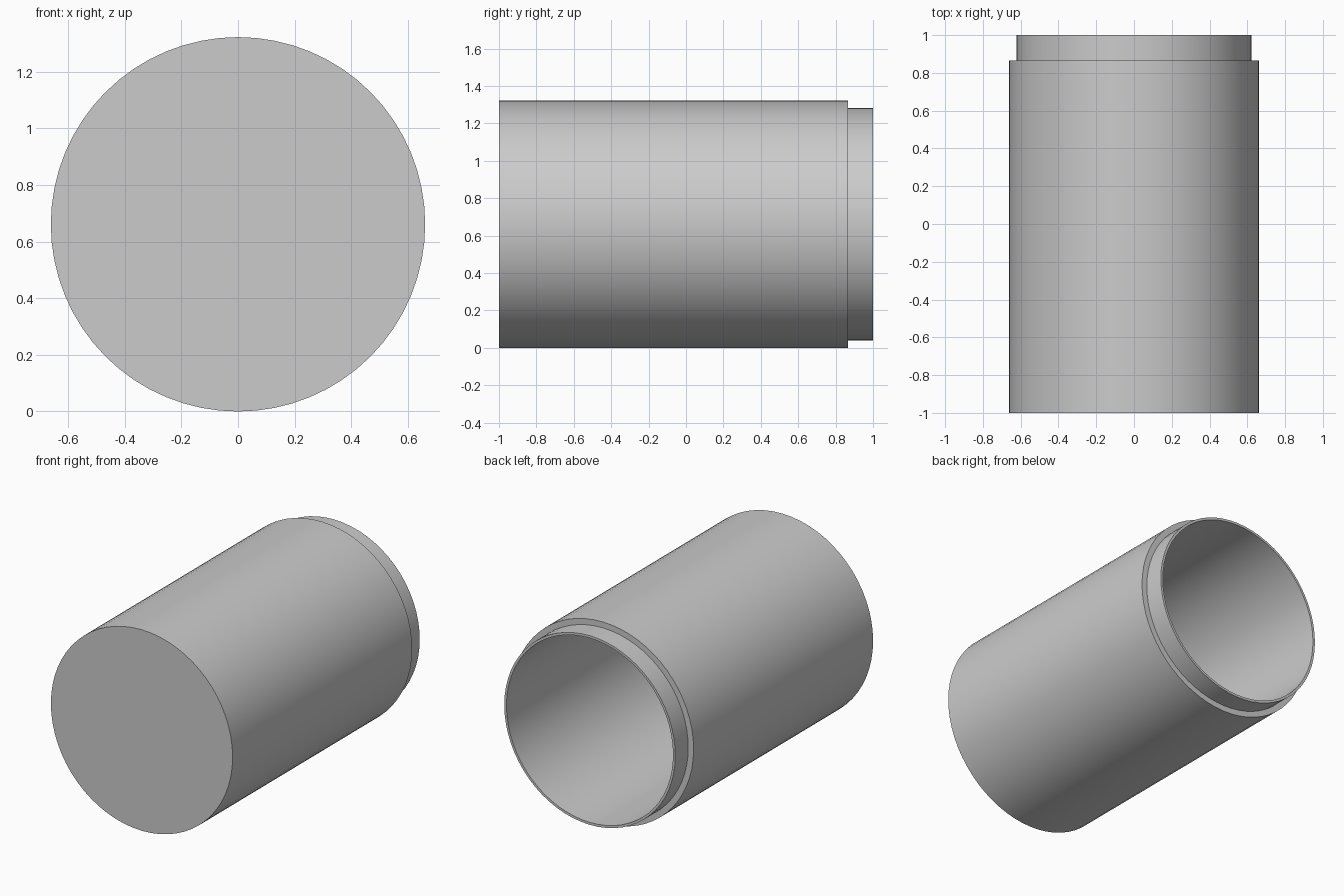
import bpy
import bmesh
from math import radians, pi
from mathutils import Vector

cube = bpy.data.objects.get("Cube")
if cube:
    bpy.data.objects.remove(cube, do_unlink=True)

RADIUS = 0.661       # main body
NECK = 0.622         # stepped collar at the open end
BORE = 0.606         # hollow inside
SEGMENTS = 64

grey = bpy.data.materials.new("light_grey")
grey.use_nodes = True
colour = (0.6, 0.6, 0.6, 1)
grey.diffuse_color = colour
grey.node_tree.nodes["Principled BSDF"].inputs["Base Color"].default_value = colour


def lathe(name, profile):
    """Spin a (radius, y) profile around the y axis into a closed solid."""
    bm = bmesh.new()
    verts = [bm.verts.new((0, y, r)) for r, y in profile]
    edges = [bm.edges.new(pair) for pair in zip(verts, verts[1:])]
    bmesh.ops.spin(bm, geom=verts + edges, cent=(0, 0, 0), axis=(0, 1, 0),
                   angle=2 * pi, steps=SEGMENTS, use_duplicate=False)
    bmesh.ops.remove_doubles(bm, verts=bm.verts, dist=0.0005)
    bmesh.ops.recalc_face_normals(bm, faces=bm.faces)
    bmesh.ops.translate(bm, verts=bm.verts, vec=Vector((0, 0, RADIUS)))
    mesh = bpy.data.meshes.new(name)
    bm.to_mesh(mesh)
    bm.free()
    mesh.materials.append(grey)
    obj = bpy.data.objects.new(name, mesh)
    bpy.context.collection.objects.link(obj)
    bpy.ops.object.select_all(action="DESELECT")
    obj.select_set(True)
    bpy.context.view_layer.objects.active = obj
    bpy.ops.object.shade_smooth_by_angle(angle=radians(30))
    return obj


# Closed front, straight wall, shoulder, neck, rim, bore and inner floor
lathe("canister_body", [
    (0, -1), (RADIUS, -1), (RADIUS, 0.865), (NECK, 0.865),
    (NECK, 1), (BORE, 1), (BORE, -0.95), (0, -0.95),
])
